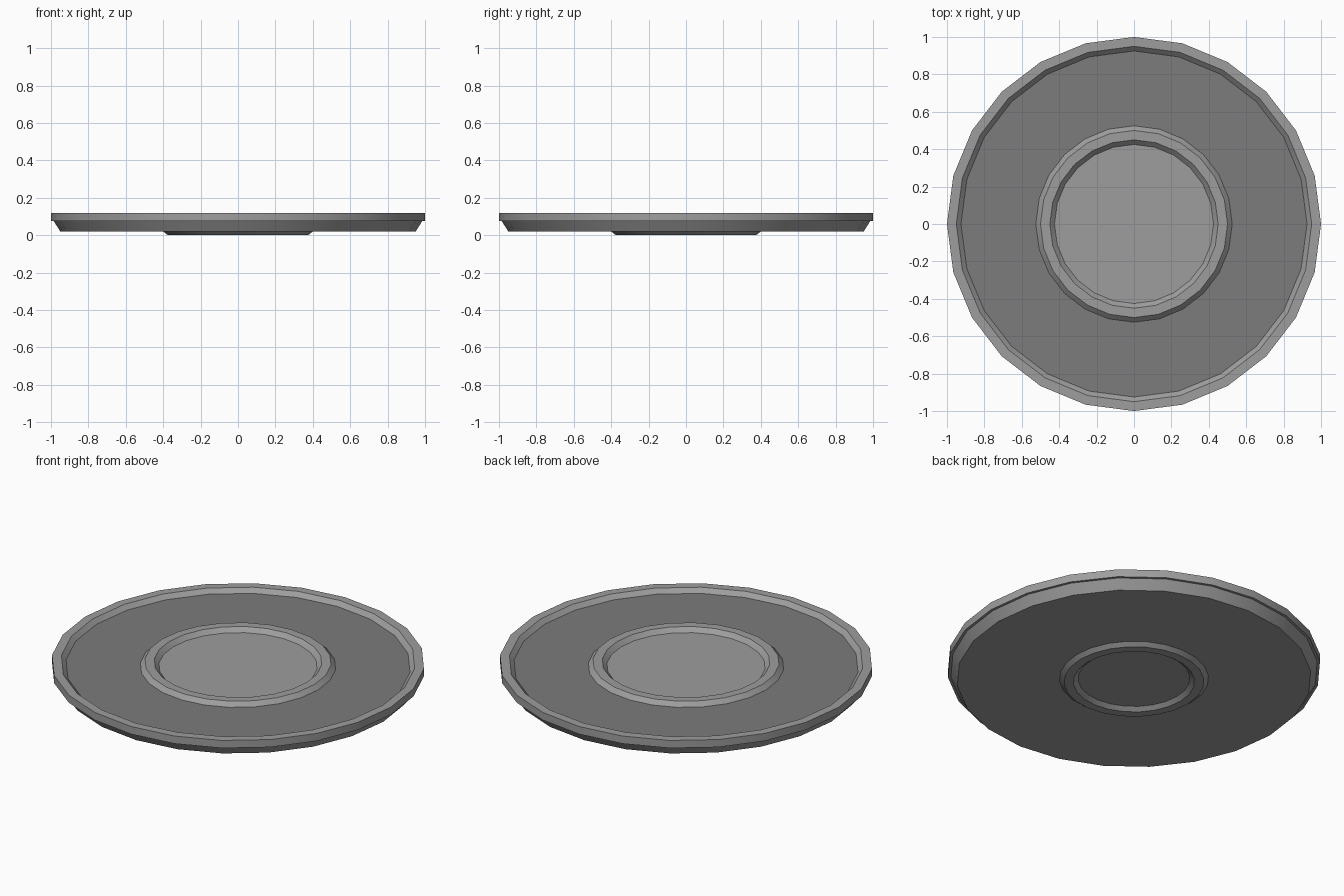
import bpy, bmesh, math

if "Cube" in bpy.data.objects:
    bpy.data.objects.remove(bpy.data.objects["Cube"])

SIDES = 24


def material(name, value):
    m = bpy.data.materials.new(name)
    m.diffuse_color = (value, value, value, 1)
    m.use_nodes = True
    m.node_tree.nodes["Principled BSDF"].inputs["Base Color"].default_value = m.diffuse_color
    return m


body_grey = material("light grey", 0.34)
floor_grey = material("dark grey", 0.2)

# Profile (radius, height) from underside centre, round the rim, to top centre
profile = [
    (0.30, 0.02), (0.325, 0.0), (0.375, 0.0), (0.40, 0.02),      # foot ring
    (0.95, 0.02), (0.985, 0.075), (1.0, 0.075), (1.0, 0.12),     # outer wall
    (0.95, 0.12), (0.925, 0.095),                                # rim
    (0.525, 0.095), (0.50, 0.12), (0.45, 0.12), (0.425, 0.095),  # cup ring
]
FLOOR_BAND = 9  # strip between rim and cup ring

bm = bmesh.new()
rings = []
for r, z in profile:
    rings.append([bm.verts.new((r * math.cos(2 * math.pi * i / SIDES),
                                r * math.sin(2 * math.pi * i / SIDES), z))
                  for i in range(SIDES)])

# Strips between neighbouring rings
for k, (a, b) in enumerate(zip(rings, rings[1:])):
    for i in range(SIDES):
        j = (i + 1) % SIDES
        f = bm.faces.new((a[i], a[j], b[j], b[i]))
        f.material_index = 1 if k == FLOOR_BAND else 0

# Flat caps in the foot and in the cup well
bm.faces.new(list(reversed(rings[0])))
bm.faces.new(rings[-1])
bmesh.ops.recalc_face_normals(bm, faces=bm.faces)

mesh = bpy.data.meshes.new("saucer")
bm.to_mesh(mesh)
bm.free()
mesh.materials.append(body_grey)
mesh.materials.append(floor_grey)
saucer = bpy.data.objects.new("saucer", mesh)
bpy.context.collection.objects.link(saucer)

# Smooth round the turn, sharp at profile corners
bpy.context.view_layer.objects.active = saucer
saucer.select_set(True)
bpy.ops.object.shade_smooth_by_angle(angle=math.radians(25))
